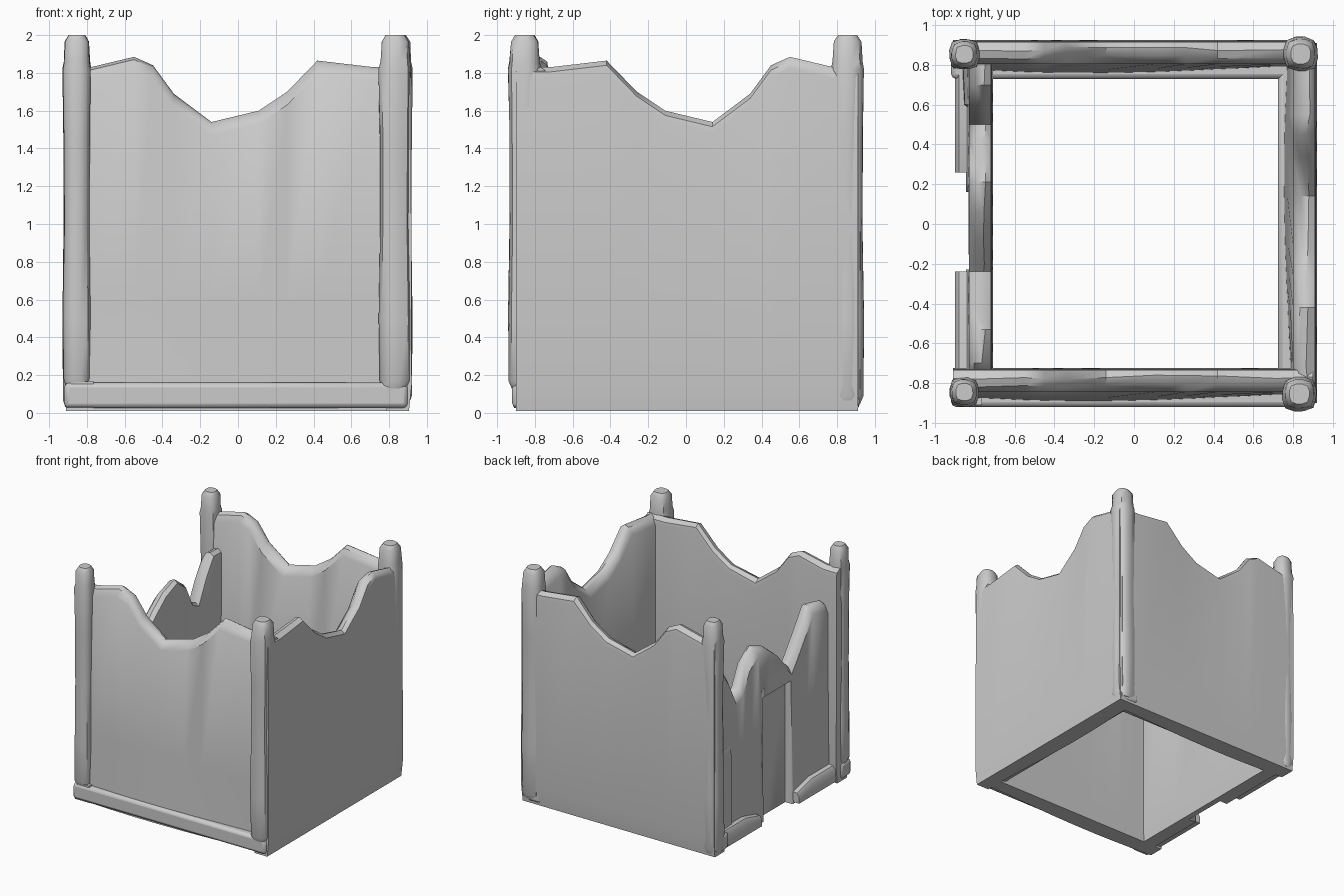
import bpy, bmesh, math, random
from mathutils import Matrix

if "Cube" in bpy.data.objects:
    bpy.data.objects.remove(bpy.data.objects["Cube"])

random.seed(4)


def finish(bm, name, matrix=Matrix(), bevel=0.0, angle=40):
    bmesh.ops.recalc_face_normals(bm, faces=bm.faces)
    mesh = bpy.data.meshes.new(name)
    bm.to_mesh(mesh)
    bm.free()
    mesh.transform(matrix)
    ob = bpy.data.objects.new(name, mesh)
    bpy.context.collection.objects.link(ob)
    if bevel:
        mod = ob.modifiers.new("soft_edges", 'BEVEL')
        mod.width = bevel
        mod.segments = 2
    bpy.ops.object.select_all(action='DESELECT')
    ob.select_set(True)
    bpy.context.view_layer.objects.active = ob
    bpy.ops.object.shade_smooth_by_angle(angle=math.radians(angle))
    return ob


def loft(rings):
    """Closed skin through rings of equal point count, capped at both ends."""
    bm = bmesh.new()
    vs = [[bm.verts.new(p) for p in r] for r in rings]
    n = len(vs[0])
    for a, b in zip(vs, vs[1:]):
        for i in range(n):
            j = (i + 1) % n
            bm.faces.new((a[i], a[j], b[j], b[i]))
    bm.faces.new(vs[0])
    bm.faces.new(vs[-1])
    return bm


def wall(name, top, matrix, bulge=0.035):
    """Upright slab facing -y, uneven outer face, flat inner face, worn top."""
    rings = []
    for x, zt in top:
        b = bulge * max(0, math.cos(x * 1.8 + 0.4))
        j = random.uniform(-0.012, 0.012)
        rings.append([(x, -0.86 - b, 0.01), (x, -0.85 - b * .7, 0.6),
                      (x, -0.845, zt - 0.07), (x, -0.81 + j, zt - 0.015),
                      (x, -0.77 + j, zt), (x, -0.735, zt - 0.025),
                      (x, -0.73, zt - 0.06), (x, -0.725, 0.15), (x, -0.74, 0.01)])
    return finish(loft(rings), name, matrix)


def box(name, lo, hi, matrix=Matrix(), bevel=0.0):
    bm = bmesh.new()
    bmesh.ops.create_cube(bm, size=1)
    for v in bm.verts:
        v.co = [l + (h - l) * (c + .5) for l, h, c in zip(lo, hi, v.co)]
    return finish(bm, name, matrix, bevel)


def pillar(name, cx, cy, w, z0, out=1.0):
    """Worn rounded-square post with a chipped, narrower cap."""
    levels = [(z0, .82), (z0 + .04, 1), (.5, 1.03), (1.0, .95), (1.45, .97),
              (1.82, 1.04), (1.86, .95), (1.965, .88), (2.0, .6)]
    rings = []
    for z, s in levels:
        ring = []
        for k in range(12):
            a = 2 * math.pi * (k + .5) / 12
            c, d = math.cos(a), math.sin(a)
            r = w * s * random.uniform(.97, 1.03) / (abs(c)**3.2 + abs(d)**3.2)**(1 / 3.2)
            ring.append((cx + r * c, cy + r * d, z))
        rings.append(ring)
    return finish(loft(rings), name, angle=50)


# Three copies of the tall wall: front, back, right
turn = Matrix.Rotation(-math.pi / 2, 4, 'Z')
top = [(-.91, 1.83), (-.78, 1.83), (-.55, 1.885), (-.45, 1.84), (-.34, 1.69),
       (-.14, 1.54), (.11, 1.6), (.26, 1.7), (.42, 1.865), (.72, 1.83), (.9, 1.83)]
places = {"front": Matrix(), "back": Matrix.Translation((0, 1.65, 0)),
          "right": Matrix.Translation((1.645, 0, 0)) @ turn}
for side, m in places.items():
    wall(side + "_wall", top, m)
    box(side + "_base_trim", (-.92, -.92, .025), (.9, -.78, .16), m, 0.025)

# Broken left wall (local x is minus world y)
left = Matrix.Translation((.015, 0, 0)) @ turn
broken = [(-.88, 1.55), (-.7, 1.55), (-.6, 1.4), (-.5, 1.2), (-.42, 1.24), (-.33, 1.42),
          (-.21, 1.51), (-.06, 1.45), (.08, 1.34), (.2, 1.22), (.24, 1.18), (.31, 1.27),
          (.42, 1.42), (.53, 1.58), (.7, 1.55), (.74, 1.5)]
left_wall = wall("left_wall", broken, left, 0.0)

# Recessed doorway
cutter = box("doorway_cutter", (-.16, -1.0, -.1), (.23, -.79, 1.06), left)
cutter.hide_render = True
cutter.hide_viewport = False
cutter.display_type = 'WIRE'
mod = left_wall.modifiers.new("doorway", 'BOOLEAN')
mod.object = cutter
mod.solver = 'EXACT'
bpy.context.view_layer.objects.active = left_wall
bpy.ops.object.modifier_apply(modifier="doorway")
bpy.data.objects.remove(cutter)

# Broken trim either side of the door, sloping down towards it
for name, x_in, x_mid, x_out in (("left_trim_back", -.26, -.45, -.9),
                                 ("left_trim_front", .24, .45, .91)):
    rings = []
    for x, h in ((x_in, .11), (x_mid, .16), (x_out, .16)):
        rings.append([(x, -.915, .025), (x, -.915, h - .03), (x, -.895, h),
                      (x, -.78, h + .01), (x, -.78, .025)])
    finish(loft(rings), name, left)

# Patch of thicker stone beside the back left pillar
rings = []
for z, s in ((.13, 1), (.55, .95), (.74, .9), (.82, .45)):
    rings.append([(-.8, -.8, z), (-.8, -.83 - .05 * s, z),
                  (-.6, -.83 - .04 * s, z), (-.76 + .22 * s, -.8, z)])
finish(loft(rings), "left_stone_patch", left)

# Corner pillars
pillar("front_left_pillar", -.853, -.845, .071, .14)
pillar("back_left_pillar", -.853, .853, .073, .03)
pillar("front_right_pillar", .832, -.855, .083, .13)
pillar("back_right_pillar", .838, .855, .083, .05)
